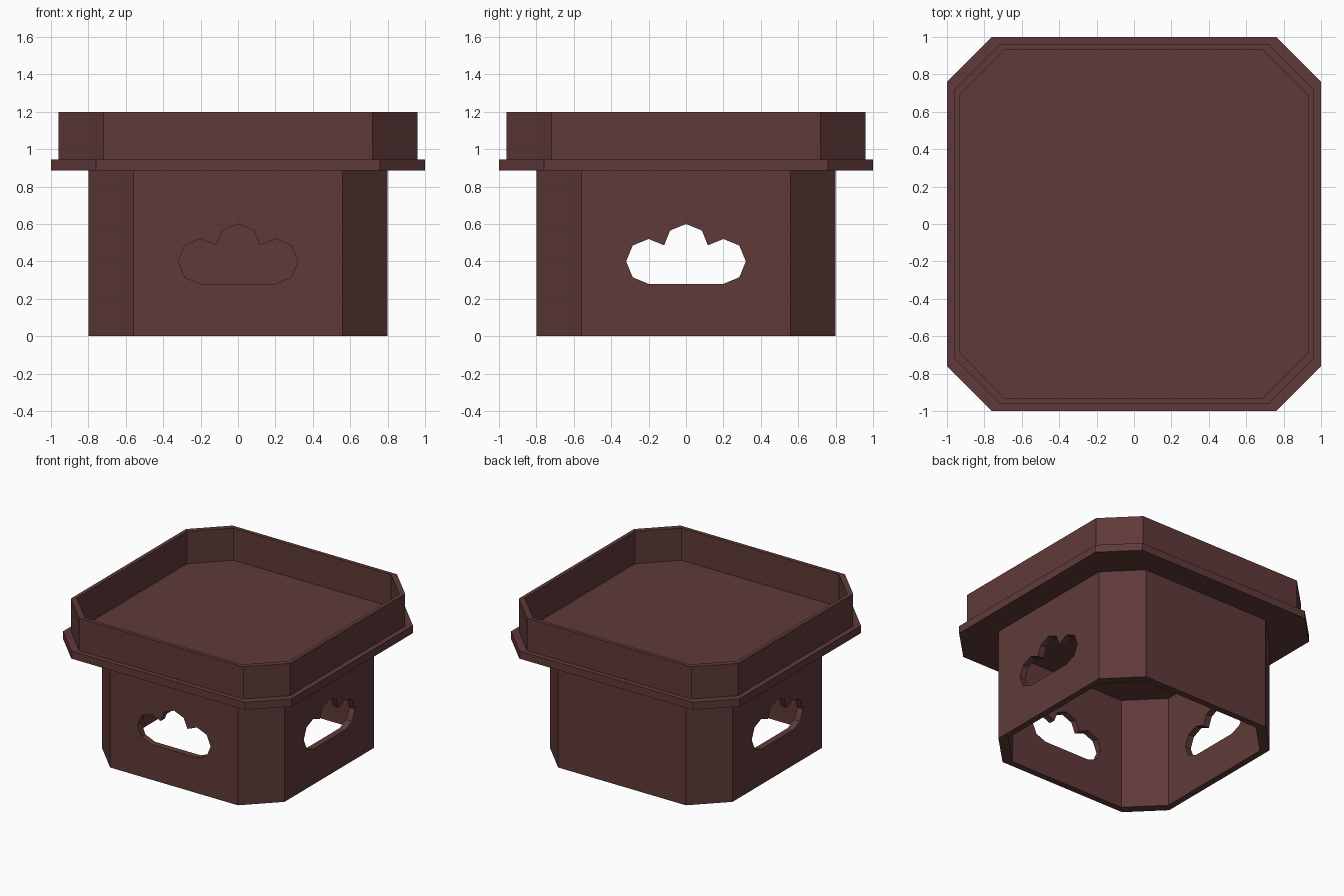
import bpy, bmesh, math

if "Cube" in bpy.data.objects:
    bpy.data.objects.remove(bpy.data.objects["Cube"])

wood = bpy.data.materials.new("dark red brown wood")
wood.diffuse_color = (0.115, 0.042, 0.041, 1)
wood.use_nodes = True
wood.node_tree.nodes["Principled BSDF"].inputs["Base Color"].default_value = wood.diffuse_color
CUT = 0.24  # corner chamfer size


def octagon(h):
    f = h - CUT
    return [(h, -f), (h, f), (f, h), (-f, h), (-h, f), (-h, -f), (-f, -h), (f, -h)]


def make(name, bm):
    bmesh.ops.recalc_face_normals(bm, faces=bm.faces)
    me = bpy.data.meshes.new(name)
    bm.to_mesh(me)
    bm.free()
    me.materials.append(wood)
    ob = bpy.data.objects.new(name, me)
    bpy.context.collection.objects.link(ob)
    return ob


def plate(name, h, z0, z1):
    bm = bmesh.new()
    face = bm.faces.new([bm.verts.new((x, y, z0)) for x, y in octagon(h)])
    ext = bmesh.ops.extrude_face_region(bm, geom=[face], use_keep_orig=True)
    for v in ext["geom"]:
        if isinstance(v, bmesh.types.BMVert):
            v.co.z = z1
    return make(name, bm)


def ring(name, outer, inner, z0, z1):
    bm = bmesh.new()
    loops = [[bm.verts.new((x, y, z)) for x, y in octagon(h)]
             for h, z in ((outer, z0), (outer, z1), (inner, z1), (inner, z0))]
    for k in range(4):
        a, b = loops[k], loops[(k + 1) % 4]
        for i in range(8):
            j = (i + 1) % 8
            bm.faces.new((a[i], a[j], b[j], b[i]))
    return make(name, bm)


# Pedestal, flange plate and tray rim
base = ring("pedestal", 0.80, 0.75, 0.0, 0.885)
plate("tray_floor", 1.0, 0.885, 0.945)
ring("tray_rim", 0.96, 0.93, 0.945, 1.2)

# Three-lobed openings on the front, right and left walls
half = [(0.2, 0.28), (0.285, 0.315), (0.32, 0.4), (0.285, 0.485), (0.2, 0.52),
        (0.117, 0.486), (0.085, 0.565)]
outline = half + [(0, 0.6)] + [(-x, z) for x, z in reversed(half)]
for side, angle in (("front", 0), ("right", 90), ("left", -90)):
    c, s = math.cos(math.radians(angle)), math.sin(math.radians(angle))
    bm = bmesh.new()
    a, b = [[bm.verts.new((x * c - y * s, x * s + y * c, z)) for x, z in outline]
            for y in (-0.9, -0.65)]
    bm.faces.new(a)
    bm.faces.new(b[::-1])
    for i in range(len(a)):
        j = (i + 1) % len(a)
        bm.faces.new((a[i], b[i], b[j], a[j]))
    cutter = make(side + "_opening_cutter", bm)
    cutter.hide_render = True
    cutter.hide_viewport = True
    mod = base.modifiers.new(side + "_opening", 'BOOLEAN')
    mod.operation = 'DIFFERENCE'
    mod.solver = 'EXACT'
    mod.object = cutter
